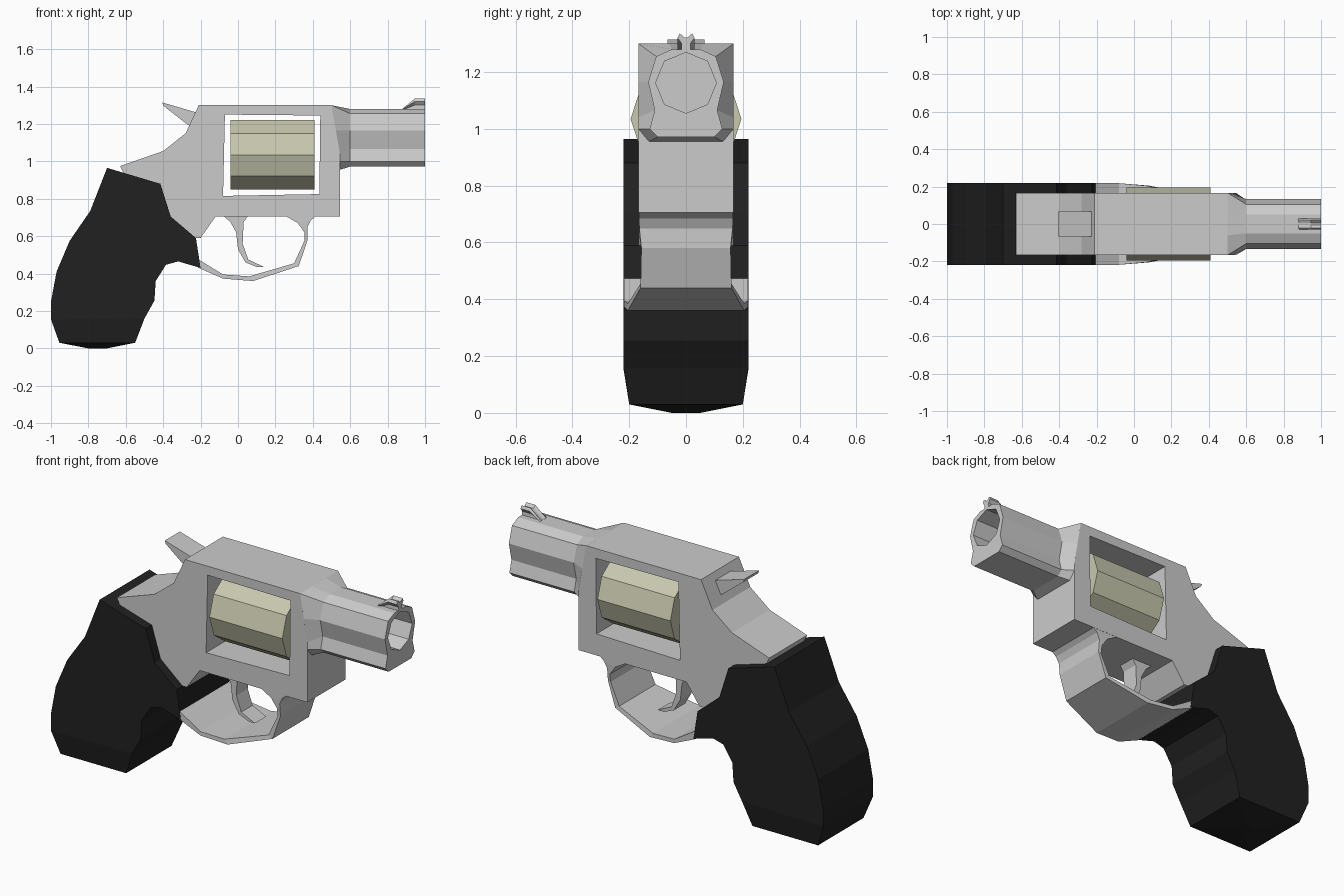
import bpy, bmesh
from math import cos, sin, tau

if "Cube" in bpy.data.objects:
    bpy.data.objects.remove(bpy.data.objects["Cube"])


def material(name, rgb):
    m = bpy.data.materials.new(name)
    m.diffuse_color = (*rgb, 1)
    m.use_nodes = True
    m.node_tree.nodes["Principled BSDF"].inputs["Base Color"].default_value = m.diffuse_color
    return m


def loft(name, *strips, mat=None):
    """Each strip is a list of equal-length rings, skinned and capped."""
    bm = bmesh.new()
    for rings in strips:
        vs = [[bm.verts.new(p) for p in r] for r in rings]
        n = len(vs[0])
        for a, b in zip(vs, vs[1:]):
            for i in range(n):
                j = (i + 1) % n
                bm.faces.new((a[i], a[j], b[j], b[i]))
        bm.faces.new(vs[0][::-1])
        bm.faces.new(vs[-1])
    bmesh.ops.recalc_face_normals(bm, faces=bm.faces)
    mesh = bpy.data.meshes.new(name)
    bm.to_mesh(mesh)
    bm.free()
    ob = bpy.data.objects.new(name, mesh)
    bpy.context.collection.objects.link(ob)
    if mat:
        mesh.materials.append(mat)
    return ob


def slab(profile, hw):
    """Rings for a side profile (x, z) extruded across y."""
    return [[(x, y, z) for x, z in profile] for y in (-hw, hw)]


def rect(x0, x1, hw, z0, z1):
    return [(x0, -hw, z0), (x1, -hw, z1), (x1, hw, z1), (x0, hw, z0)]


def polygon(n, r, x, zc):
    return [(x, r * cos(tau * i / n), zc + r * sin(tau * i / n)) for i in range(n)]


def mirrored(half):
    """Close a half section (x, y, z) across y = 0."""
    return half + [(x, -y, z) for x, y, z in reversed(half)]


def cut(ob, cutter):
    cutter.hide_render = True
    mod = ob.modifiers.new("cut", 'BOOLEAN')
    mod.operation, mod.solver, mod.object = 'DIFFERENCE', 'EXACT', cutter
    bpy.context.view_layer.objects.active = ob
    bpy.ops.object.modifier_apply(modifier=mod.name)
    bpy.data.objects.remove(cutter)


black = material("black_rubber", (0.015, 0.015, 0.015))
brass = material("pale_brass", (0.58, 0.58, 0.43))

# Frame with a window for the cylinder
frame = loft("frame", slab([
    (-0.21, 1.30), (0.50, 1.30), (0.545, 1.04), (0.545, 0.705), (-0.12, 0.705),
    (-0.20, 0.59), (-0.40, 0.60), (-0.60, 0.91), (-0.63, 0.975), (-0.40, 1.055),
    (-0.28, 1.15)], 0.167))
cut(frame, loft("window_cutter", slab(
    [(-0.07, 1.25), (0.44, 1.245), (0.435, 0.825), (-0.08, 0.815)], 0.5)))

# Ten-sided cylinder
loft("cylinder", [polygon(10, 0.195, x, 1.035) for x in (-0.04, 0.41)], mat=brass)

# Barrel flaring into the frame, with an open bore
section = [(0.05, 1.28), (0.105, 1.255), (0.133, 1.165),
           (0.11, 1.066), (0.128, 1.0), (0.10, 0.972)]
root = [(0.50, 0.06, 1.30), (0.50, 0.167, 1.30), (0.523, 0.167, 1.165),
        (0.545, 0.167, 1.04), (0.545, 0.167, 1.0), (0.545, 0.13, 0.955)]
barrel = loft("barrel", [mirrored(root)] + [
    mirrored([(x, y, z) for y, z in section]) for x in (0.60, 1.0)])
cut(barrel, loft("bore_cutter", [polygon(8, 0.107, x, 1.162) for x in (0.65, 1.1)]))

# Front sight with a notched top
sight = [(0.017, 1.27), (0.015, 1.30), (0.03, 1.32), (0.022, 1.336), (0.006, 1.322)]
loft("front_sight", [mirrored([(x, y, 1.27 + (z - 1.27) * k) for y, z in sight])
                     for x, k in ((0.87, 0.05), (0.945, 1), (1.0, 1))])

# Hammer
loft("hammer", slab([(-0.405, 1.315), (-0.225, 1.262), (-0.25, 1.185),
                     (-0.275, 1.20), (-0.40, 1.298)], 0.066))

# Trigger
loft("trigger", slab([
    (-0.08, 0.71), (0.055, 0.71), (0.03, 0.675), (0.025, 0.56), (0.055, 0.475),
    (0.14, 0.435), (0.10, 0.435), (0.04, 0.46), (0.0, 0.53), (-0.01, 0.62),
    (-0.04, 0.675)], 0.05))

# Trigger guard: outer point, inner point, half width
guard = [((0.42, 0.71), (0.25, 0.71), 0.166), ((0.39, 0.685), (0.32, 0.67), 0.166),
         ((0.372, 0.65), (0.355, 0.62), 0.164), ((0.372, 0.58), (0.355, 0.575), 0.157),
         ((0.325, 0.44), (0.30, 0.455), 0.16), ((0.08, 0.36), (0.06, 0.385), 0.205),
         ((-0.08, 0.373), (-0.08, 0.395), 0.218), ((-0.21, 0.43), (-0.21, 0.475), 0.218)]
loft("trigger_guard", [[(o[0], -w, o[1]), (o[0], w, o[1]), (i[0], w, i[1]), (i[0], -w, i[1])]
                       for o, i, w in guard])

# Grip with a tapered butt
loft("grip", slab([
    (-0.70, 0.965), (-0.415, 0.88), (-0.36, 0.705), (-0.225, 0.59), (-0.20, 0.43),
    (-0.32, 0.465), (-0.385, 0.447), (-0.44, 0.36), (-0.447, 0.255), (-0.50, 0.16),
    (-1.0, 0.155), (-1.0, 0.25), (-0.97, 0.41), (-0.90, 0.575), (-0.79, 0.735)], 0.22),
    [rect(-1.0, -0.50, 0.22, 0.155, 0.16), rect(-0.955, -0.55, 0.20, 0.03, 0.03),
     rect(-0.80, -0.70, 0.05, 0, 0)], mat=black)
